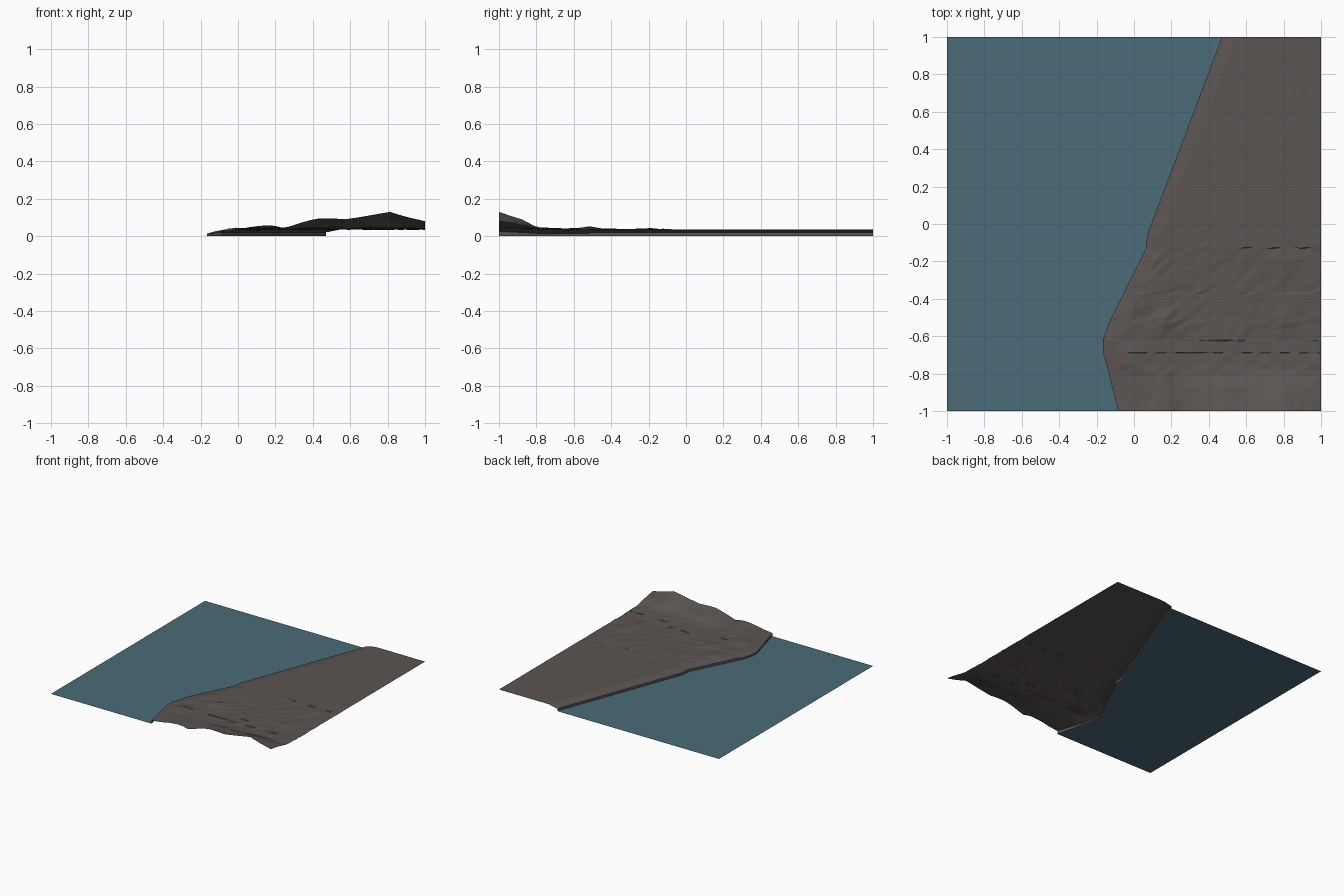
import bpy, math, random

if "Cube" in bpy.data.objects:
    bpy.data.objects.remove(bpy.data.objects["Cube"])

random.seed(4)

# Shoreline as (y, x); ridge along the front edge as (x, z); ridge fade as (y, weight)
COAST = [(-1, -.085), (-.78, -.14), (-.69, -.165), (-.62, -.165), (-.53, -.135),
         (-.36, -.05), (-.13, .065), (-.06, .07), (1, .47)]
RIDGE = [(-.2, .022), (-.085, .026), (0, .035), (.06, .048), (.14, .058), (.2, .055),
         (.25, .042), (.33, .07), (.42, .095), (.5, .095), (.58, .09),
         (.7, .11), (.81, .13), (.9, .103), (1, .08)]
FADE = [(-1, 1), (-.93, .76), (-.88, .6), (-.8, .15), (-.7, .05), (-.6, 0), (1, 0)]
# Small hills on the plain: x, y, height, radius
HILLS = [(.16, -.52, .018, .08), (.82, -.5, .014, .09), (.05, -.42, .008, .06),
         (.28, -.26, .008, .07), (.42, -.14, .007, .07), (.85, -.2, .007, .08),
         (0, -.72, .012, .09), (.5, -.6, .006, .12)]


def lerp(table, t):
    for (a, va), (b, vb) in zip(table, table[1:]):
        if t <= b:
            return va + (vb - va) * (t - a) / (b - a)
    return table[-1][1]


def height(x, y):
    inland = min(1, max(0, (x - lerp(COAST, y)) / .08))
    edge = .013 if y < -.5 else .02
    plain = edge + (.036 - edge) * inland
    z = plain + (lerp(RIDGE, x) - plain) * lerp(FADE, y)
    for hx, hy, h, r in HILLS:
        z += h * inland * max(0, 1 - math.hypot(x - hx, y - hy) / r)
    rough = .0025 if y < -.1 else .0006
    return z + (random.uniform(-rough, rough) * inland if y > -.97 else 0)


def make(name, verts, faces, color):
    mesh = bpy.data.meshes.new(name)
    mesh.from_pydata(verts, [], faces)
    mat = bpy.data.materials.new(name)
    mat.diffuse_color = color
    mat.use_nodes = True
    mat.node_tree.nodes["Principled BSDF"].inputs["Base Color"].default_value = mat.diffuse_color
    mesh.materials.append(mat)
    obj = bpy.data.objects.new(name, mesh)
    bpy.context.collection.objects.link(obj)
    return obj


# Land: rows across y, each from the foot of the bank, up its edge, then inland
ys = sorted({round(-1 + i / 16, 4) for i in range(33)} | {c[0] for c in COAST})
N = 24
verts = []
for y in ys:
    cx = lerp(COAST, y)
    verts.append((cx, y, 0))
    for j in range(N):
        x = cx + (1 - cx) * j / (N - 1)
        verts.append((x, y, height(x, y)))
W = N + 1
faces = []
for i in range(len(ys) - 1):
    for j in range(N):
        a, b, c, d = i * W + j, i * W + j + 1, (i + 1) * W + j + 1, (i + 1) * W + j
        faces += [(a, b, c), (a, c, d)]
make("land", verts, faces, (.105, .09, .085, 1))

# Water: flat sheet that stops at the shoreline
water = [(-1, y, 0) for y in ys] + [(lerp(COAST, y), y, 0) for y in ys]
n = len(ys)
make("water", water, [(i, n + i, n + i + 1, i + 1) for i in range(n - 1)],
     (.07, .15, .19, 1))
